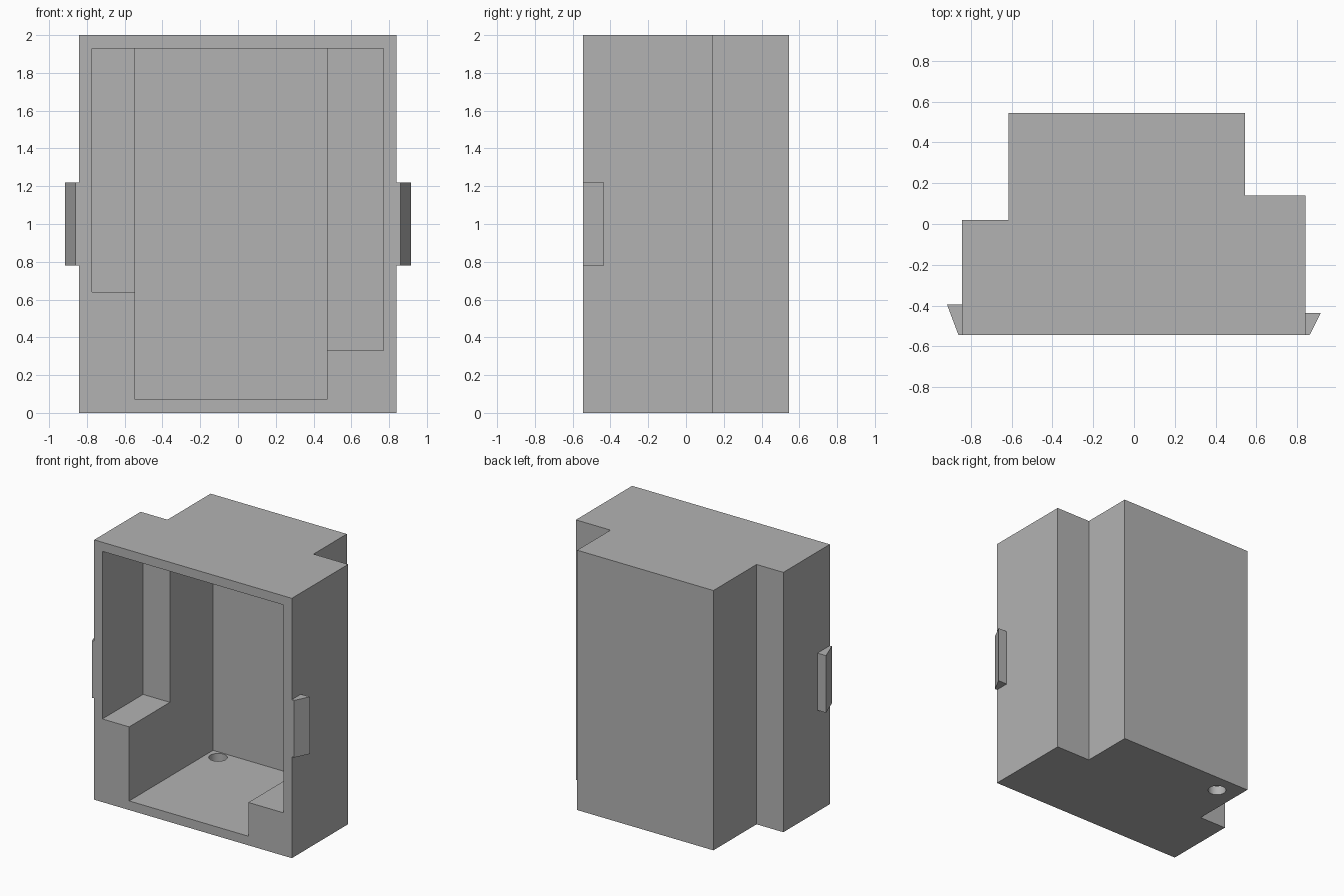
import bpy, bmesh, math

cube = bpy.data.objects.get("Cube")
if cube:
    bpy.data.objects.remove(cube, do_unlink=True)

grey = bpy.data.materials.new("plain grey")
grey.use_nodes = True
colour = (0.45, 0.45, 0.45, 1)
grey.diffuse_color = colour
grey.node_tree.nodes["Principled BSDF"].inputs["Base Color"].default_value = colour

FRONT, BACK, WALL = -0.545, 0.545, 0.07


def prism(name, outline, z0, z1):
    """Extrude an xy outline from z0 up to z1."""
    bm = bmesh.new()
    base = bm.faces.new([bm.verts.new((x, y, z0)) for x, y in outline])
    top = bmesh.ops.extrude_face_region(bm, geom=[base])["geom"]
    bmesh.ops.translate(bm, vec=(0, 0, z1 - z0),
                        verts=[v for v in top if isinstance(v, bmesh.types.BMVert)])
    bmesh.ops.recalc_face_normals(bm, faces=bm.faces)
    mesh = bpy.data.meshes.new(name)
    bm.to_mesh(mesh)
    bm.free()
    mesh.materials.append(grey)
    ob = bpy.data.objects.new(name, mesh)
    bpy.context.collection.objects.link(ob)
    return ob


def box(name, x0, x1, y0, y1, z0, z1):
    return prism(name, [(x0, y0), (x1, y0), (x1, y1), (x0, y1)], z0, z1)


def cut(target, cutter):
    """Subtract the cutter from the target and discard it."""
    mod = target.modifiers.new("cut", 'BOOLEAN')
    mod.operation, mod.solver, mod.object = 'DIFFERENCE', 'EXACT', cutter
    cutter.hide_render = True
    bpy.context.view_layer.objects.active = target
    bpy.ops.object.modifier_apply(modifier=mod.name)
    bpy.data.objects.remove(cutter, do_unlink=True)


# Housing with stepped back corners
housing = prism("housing", [
    (-0.843, FRONT), (0.84, FRONT), (0.84, 0.14), (0.545, 0.14),
    (0.545, BACK), (-0.615, BACK), (-0.615, 0.02), (-0.843, 0.02)], 0, 2)

# Open front: deep middle bay and two shallower side bays above ledges
top = 2 - WALL
cut(housing, box("middle_bay", -0.545, 0.47, FRONT - 0.1, BACK - WALL, WALL, top))
cut(housing, box("right_bay", -0.773, -0.3, FRONT - 0.1, 0.02 - WALL, 0.64, top))
cut(housing, box("left_bay", 0.3, 0.77, FRONT - 0.1, 0.14 - WALL, 0.33, top))

# Round hole through the floor
circle = [(-0.45 + 0.065 * math.cos(a), 0.40 + 0.065 * math.sin(a))
          for a in (math.tau * i / 32 for i in range(32))]
cut(housing, prism("floor_hole", circle, -0.1, 0.2))

# Wedge-shaped snap tabs on both sides
for name, side, back in (("right_tab", -1, -0.395), ("left_tab", 1, -0.435)):
    prism(name, [(side * x, y) for x, y in (
        (0.84, FRONT), (0.86, FRONT), (0.916, back), (0.84, back))], 0.78, 1.22)

# Smooth only the curved hole wall
bpy.ops.object.select_all(action='DESELECT')
housing.select_set(True)
bpy.context.view_layer.objects.active = housing
bpy.ops.object.shade_smooth_by_angle(angle=math.radians(30))
